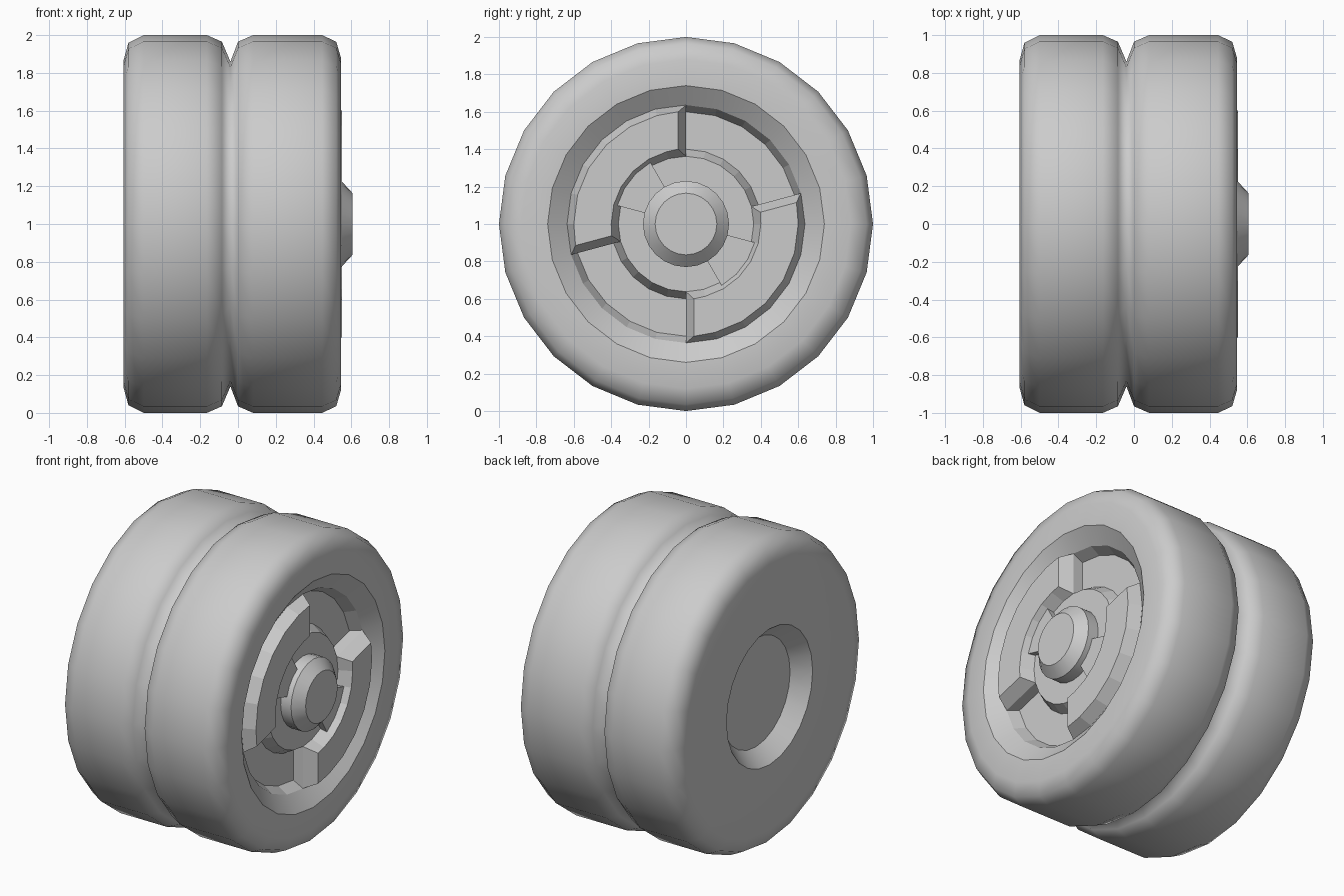
import bpy, bmesh
from math import radians, sin, cos, pi

if "Cube" in bpy.data.objects:
    bpy.data.objects.remove(bpy.data.objects["Cube"])

STEP = 15  # 24-sided wheel, axis along x, centre at z = 1


def sweep(name, profile, a0=0, a1=360, smooth=30):
    """Turn (x, radius, end inset) points about the axle; capped if partial."""
    bm = bmesh.new()
    n = (a1 - a0) // STEP
    full = (a1 - a0) == 360
    grid = []
    for j in range(n + (0 if full else 1)):
        a = radians(a0 + j * STEP)
        end = 0 if full else (1 if j == 0 else -1 if j == n else 0)
        row = []
        for p in profile:
            x, r = p[0], p[1]
            s = end * (p[2] if len(p) > 2 else 0)
            row.append(bm.verts.new((x, r * cos(a) - s * sin(a),
                                     1 + r * sin(a) + s * cos(a))))
        grid.append(row)
    for j in range(n):
        A, B = grid[j], grid[(j + 1) % len(grid)]
        for i in range(len(profile) - 1):
            bm.faces.new((A[i], B[i], B[i + 1], A[i + 1]))
    if not full:
        bm.faces.new(grid[0])
        bm.faces.new(grid[-1][::-1])
    bmesh.ops.remove_doubles(bm, verts=bm.verts[:], dist=1e-5)
    me = bpy.data.meshes.new(name)
    bm.to_mesh(me)
    bm.free()
    ob = bpy.data.objects.new(name, me)
    bpy.context.collection.objects.link(ob)
    bpy.ops.object.select_all(action='DESELECT')
    ob.select_set(True)
    bpy.context.view_layer.objects.active = ob
    if smooth:
        bpy.ops.object.shade_smooth_by_angle(angle=radians(smooth))
    return ob


FACE, BASE, FLOOR, TOP = 0.545, 0.47, 0.40, 0.55

# Double tyre with centre groove, smooth all over
sweep("tyre", [(-0.605, 0.445), (-0.605, 0.87), (-0.58, 0.96), (-0.50, 1.0),
               (-0.165, 1.0), (-0.085, 0.965), (-0.04, 0.86), (0.0, 0.965),
               (0.08, 1.0), (0.445, 1.0), (0.52, 0.965), (FACE, 0.88),
               (FACE, 0.74)], smooth=180)

# Tapered recess at the back
sweep("back_recess", [(-0.505, 0), (-0.505, 0.355), (-0.605, 0.445)])

# Sloped rim inside the tyre
sweep("rim", [(FACE, 0.74), (BASE, 0.636)])

# Hub plate and protruding cap
sweep("hub", [(BASE, 0.362), (BASE, 0.23), (FACE, 0.23), (0.605, 0.165),
              (0.605, 0)])

# Raised plates, sunken pockets and hub steps, each repeated half a turn apart
for k, tag in ((0, "a"), (180, "b")):
    sweep("raised_plate_" + tag, [(BASE, 0.636), (TOP, 0.60, 0.042),
                                  (TOP, 0.40, 0.042), (BASE, 0.362)],
          90 + k, 195 + k, smooth=0)
    sweep("pocket_" + tag, [(BASE, 0.636), (FLOOR, 0.60), (FLOOR, 0.40),
                            (BASE, 0.362)], 15 + k, 90 + k, smooth=0)
    sweep("hub_step_" + tag, [(BASE, 0.362), (0.51, 0.38), (0.51, 0.22),
                              (BASE, 0.22)], 120 + k, 165 + k, smooth=0)
